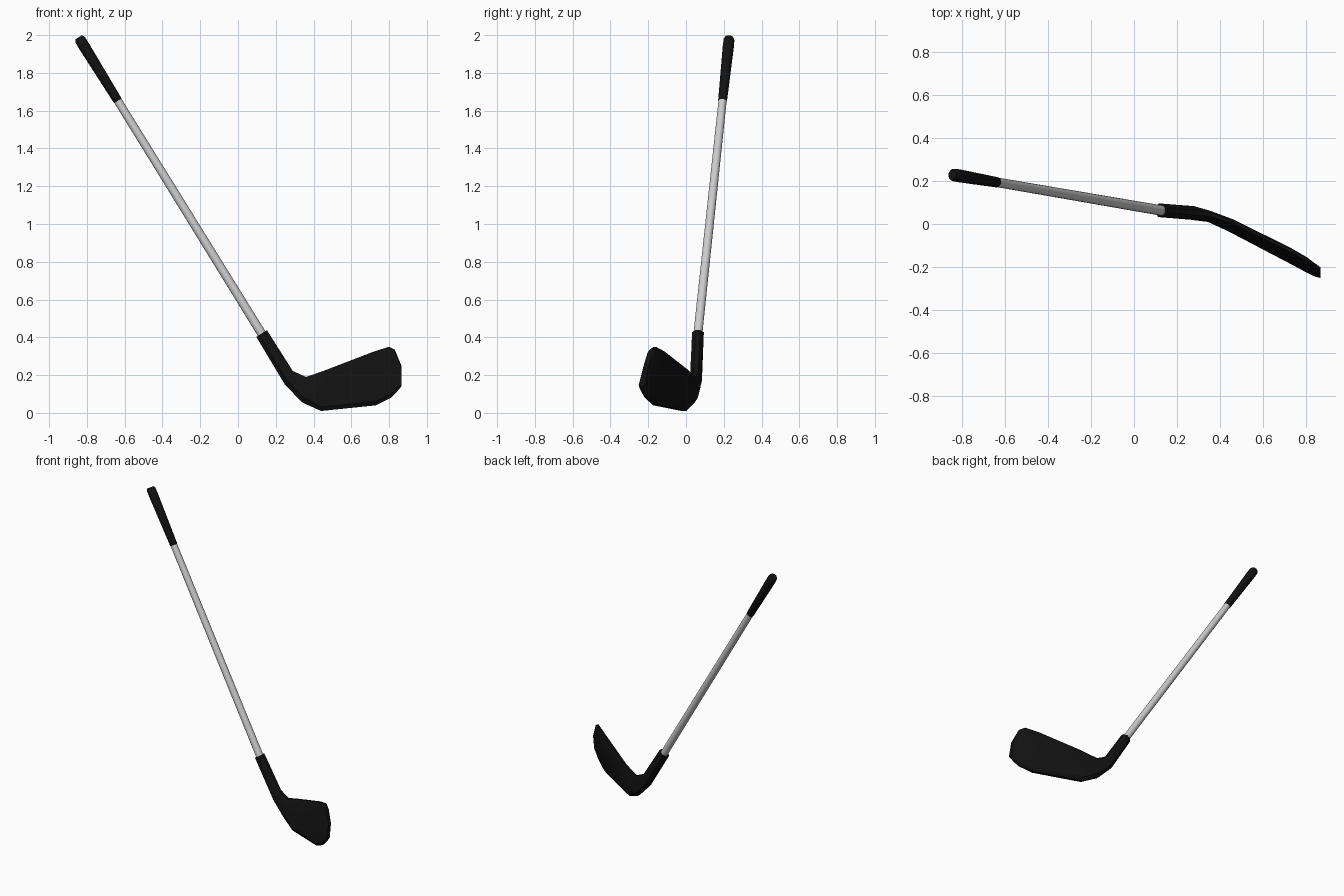
import bpy
from mathutils import Vector

if "Cube" in bpy.data.objects:
    bpy.data.objects.remove(bpy.data.objects["Cube"])


def material(name, rgb):
    m = bpy.data.materials.new(name)
    m.diffuse_color = (*rgb, 1)
    m.use_nodes = True
    m.node_tree.nodes["Principled BSDF"].inputs["Base Color"].default_value = m.diffuse_color
    return m


def loft(name, rings, mat=None):
    """Skin a closed tube through rings of equal point count."""
    n = len(rings[0])
    verts = [p for r in rings for p in r]
    faces = [tuple(range(n))[::-1], tuple(range(len(verts) - n, len(verts)))]
    for i in range(len(rings) - 1):
        for j in range(n):
            k = (j + 1) % n
            faces.append((i * n + j, i * n + k, (i + 1) * n + k, (i + 1) * n + j))
    me = bpy.data.meshes.new(name)
    me.from_pydata(verts, [], faces)
    ob = bpy.data.objects.new(name, me)
    bpy.context.collection.objects.link(ob)
    if mat:
        me.materials.append(mat)
    bpy.ops.object.select_all(action='DESELECT')
    ob.select_set(True)
    bpy.context.view_layer.objects.active = ob
    bpy.ops.object.mode_set(mode='EDIT')
    bpy.ops.mesh.select_all(action='SELECT')
    bpy.ops.mesh.normals_make_consistent(inside=False)
    bpy.ops.object.mode_set(mode='OBJECT')
    bpy.ops.object.shade_smooth_by_angle(angle=0.6)
    return ob


black = material("black", (0.006, 0.006, 0.006))

# Club axis from hosel mouth to grip end
low, high = Vector((0.125, 0.063, 0.42)), Vector((-0.843, 0.229, 1.987))
axis = high - low
turn = axis.to_track_quat('Z', 'Y')


def tube(name, stations, mat=None, sides=16):
    """Round tube along the club axis; stations are (fraction, radius)."""
    from math import cos, sin, tau
    rings = [[low + axis * t + turn @ Vector((r * cos(tau * i / sides), r * sin(tau * i / sides), 0))
              for i in range(sides)] for t, r in stations]
    return loft(name, rings, mat)


tube("shaft", [(-0.03, 0.024), (0.80, 0.022)])
tube("grip", [(0.784, 0.021), (0.788, 0.024), (0.97, 0.030), (0.993, 0.029), (1.0, 0.022)], black)

# Hosel and blade: top point, bottom point, half thickness at top and bottom, squareness
stations = [
    ((0.153, 0.063, 0.438), (0.097, 0.063, 0.402), 0.031, 0.031, 0.40),
    ((0.290, 0.053, 0.222), (0.248, 0.052, 0.150), 0.030, 0.032, 0.45),
    ((0.360, 0.042, 0.190), (0.340, 0.035, 0.055), 0.020, 0.027, 0.60),
    ((0.460, 0.008, 0.225), (0.440, -0.010, 0.010), 0.016, 0.028, 0.80),
    ((0.720, -0.120, 0.325), (0.730, -0.162, 0.040), 0.016, 0.028, 0.85),
    ((0.800, -0.165, 0.350), (0.810, -0.208, 0.080), 0.015, 0.025, 0.85),
    ((0.830, -0.187, 0.335), (0.840, -0.224, 0.110), 0.014, 0.023, 0.85),
    ((0.865, -0.212, 0.250), (0.865, -0.234, 0.140), 0.013, 0.018, 0.85),
]
rings = []
for top, bottom, ht, hb, sq in stations:
    t, b = Vector(top), Vector(bottom)
    mid, half = (t + b) / 2, (t - b) / 2
    section = [(1, .4), (sq, 1), (-sq, 1), (-1, .4), (-1, -.4), (-sq, -1), (sq, -1), (1, -.4)]
    rings.append([mid + half * v + Vector((0, w * (ht if v > 0 else hb), 0)) for v, w in section])
loft("club_head", rings, black)
